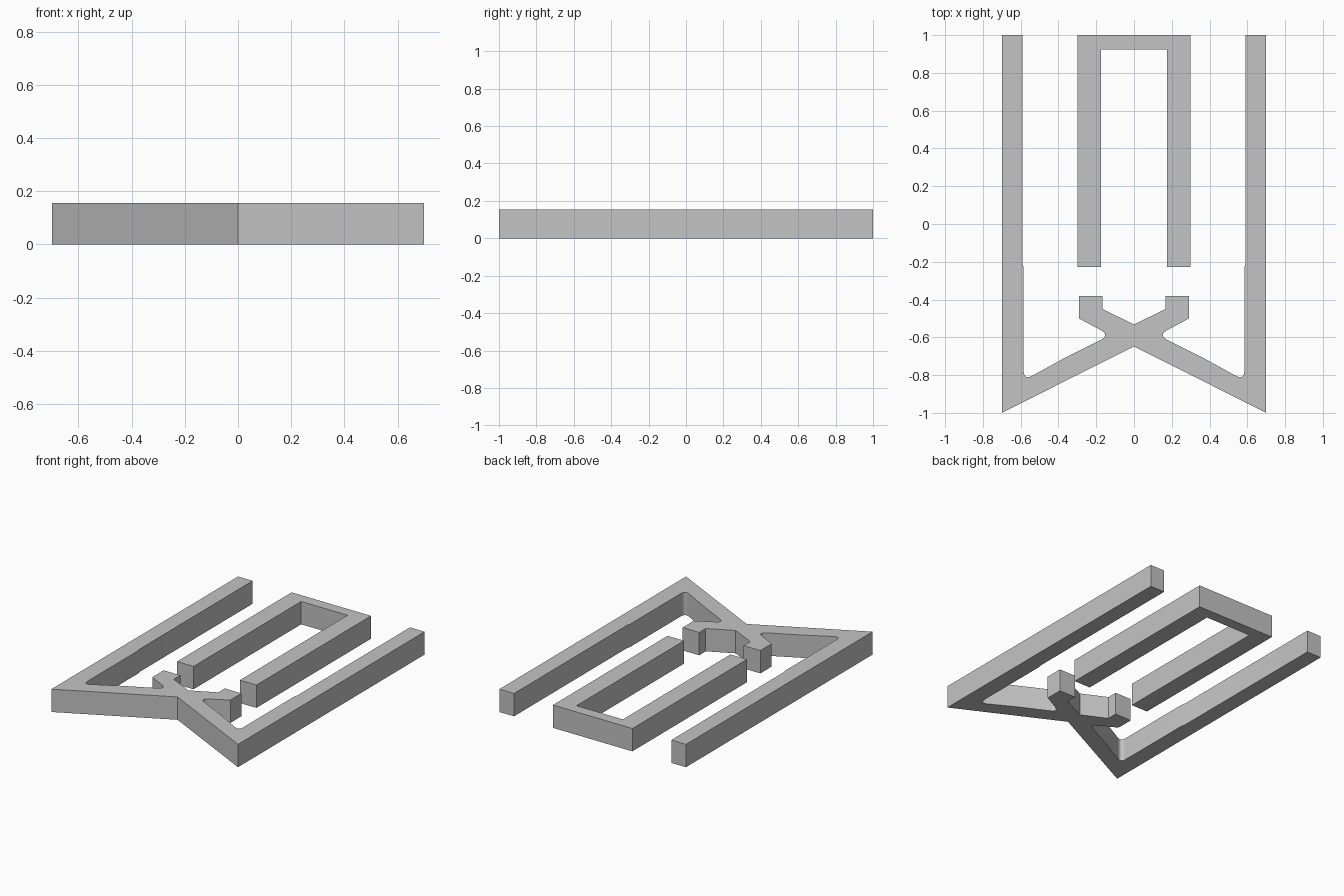
import bpy
import bmesh
from mathutils import Vector

if "Cube" in bpy.data.objects:
    bpy.data.objects.remove(bpy.data.objects["Cube"])

HEIGHT = 0.155

grey = bpy.data.materials.new("plain grey")
grey.diffuse_color = (0.55, 0.55, 0.55, 1.0)
grey.use_nodes = True
grey.node_tree.nodes["Principled BSDF"].inputs["Base Color"].default_value = grey.diffuse_color


def rounded(start, corner, end, steps=8):
    """Points of a curved corner between two straight edges."""
    a, b, c = Vector(start), Vector(corner), Vector(end)
    pts = []
    for i in range(steps + 1):
        t = i / steps
        pts.append(tuple(a * (1 - t) ** 2 + b * 2 * t * (1 - t) + c * t ** 2))
    return pts


def mirrored_slab(name, half):
    """Extrude a counterclockwise right half outline mirrored across x = 0."""
    outline = half + [(-x, y) for x, y in reversed(half) if x > 1e-6]
    bm = bmesh.new()
    face = bm.faces.new([bm.verts.new((x, y, 0)) for x, y in outline])
    res = bmesh.ops.extrude_face_region(bm, geom=[face])
    top = [g for g in res["geom"] if isinstance(g, bmesh.types.BMVert)]
    bmesh.ops.translate(bm, verts=top, vec=(0, 0, HEIGHT))
    bmesh.ops.recalc_face_normals(bm, faces=bm.faces)
    mesh = bpy.data.meshes.new(name)
    bm.to_mesh(mesh)
    bm.free()
    mesh.materials.append(grey)
    obj = bpy.data.objects.new(name, mesh)
    bpy.context.collection.objects.link(obj)
    bpy.ops.object.select_all(action="DESELECT")
    obj.select_set(True)
    bpy.context.view_layer.objects.active = obj
    bpy.ops.object.shade_smooth_by_angle()


# Long outer rails joined by crossing diagonals with short hooked ends
frame = [(0, -0.648), (0.70, -1.0), (0.70, 1.0), (0.59, 1.0),
         (0.59, -0.21), (0.584, -0.23)]
frame += rounded((0.584, -0.78), (0.582, -0.826), (0.54, -0.804))
frame += [(0.38, -0.716)]
frame += rounded((0.175, -0.613), (0.13, -0.588), (0.175, -0.562))
frame += [(0.292, -0.50), (0.292, -0.38), (0.167, -0.38), (0.167, -0.45),
          (0, -0.532)]
mirrored_slab("outer_frame", frame)

# Inner arch: two legs and a crossbar at the back
arch = [(0, 0.925), (0.174, 0.925), (0.174, -0.228), (0.298, -0.228),
        (0.298, 1.0), (0, 1.0)]
mirrored_slab("inner_arch", arch)
